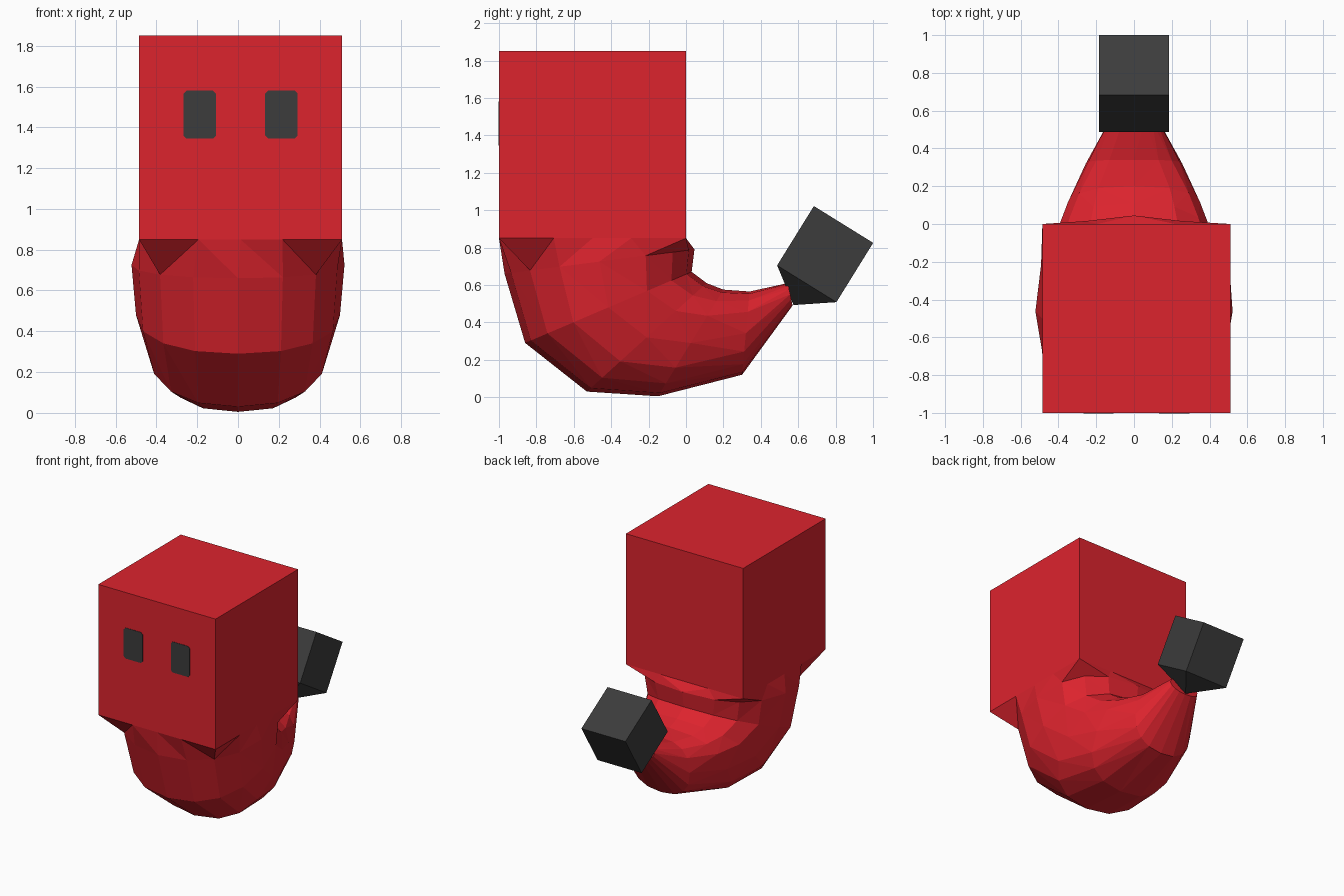
import bpy, bmesh, math
from mathutils import Vector, Matrix

if "Cube" in bpy.data.objects:
    bpy.data.objects.remove(bpy.data.objects["Cube"])


def material(name, rgb):
    m = bpy.data.materials.new(name)
    m.diffuse_color = (*rgb, 1)
    m.use_nodes = True
    m.node_tree.nodes["Principled BSDF"].inputs["Base Color"].default_value = m.diffuse_color
    return m


RED = material("red", (0.72, 0.017, 0.027))
DARK = material("charcoal", (0.045, 0.045, 0.045))


def finish(bm, name, mat):
    bmesh.ops.recalc_face_normals(bm, faces=bm.faces)
    me = bpy.data.meshes.new(name)
    bm.to_mesh(me)
    bm.free()
    me.materials.append(mat)
    ob = bpy.data.objects.new(name, me)
    bpy.context.collection.objects.link(ob)
    return ob


def box(name, size, matrix, mat):
    bm = bmesh.new()
    bmesh.ops.create_cube(bm, size=1, matrix=matrix @ Matrix.Diagonal((*size, 1)))
    return finish(bm, name, mat)


CX = 0.0125  # the head sits slightly off the body's centre line

# Head block
box("head", (0.995, 1, 1), Matrix.Translation((CX, -0.5, 1.35)), RED)

# Curved body: rings between an outer and an inner point of the side profile
# outer y, z | inner y, z | half width | roundness outside, inside
SECTIONS = [
    (-1.00, 0.85, 0.00, 0.85, 0.4975, 0, 0),
    (-0.97, 0.66, 0.045, 0.79, 0.522, 0.9, 0.75),
    (-0.86, 0.29, 0.03, 0.67, 0.50, 0.9, 0.8),
    (-0.53, 0.03, 0.11, 0.61, 0.44, 0.85, 0.75),
    (-0.15, 0.005, 0.20, 0.575, 0.37, 0.8, 0.7),
    (0.30, 0.12, 0.34, 0.565, 0.255, 0.85, 0.7),
    (0.57, 0.49, 0.545, 0.61, 0.125, 0.9, 0.8),
]
N = 16


def power(v, e):
    return math.copysign(abs(v) ** e, v) if abs(v) > 1e-6 else 0


bm = bmesh.new()
rings = []
for oy, oz, iy, iz, hw, e_out, e_in in SECTIONS:
    ring = []
    for i in range(N):
        a = math.tau * i / N
        c, s = math.cos(a), math.sin(a)
        if e_out == 0:  # square ring matching the head
            k = max(abs(c), abs(s))
            u, v, off = c / k, s / k, CX
        else:
            e = e_out if c > 0 else e_in
            u, v, off = power(c, e), power(s, e), 0
        f = (1 - u) / 2
        ring.append(bm.verts.new((off + v * hw, oy + (iy - oy) * f, oz + (iz - oz) * f)))
    rings.append(ring)
for r0, r1 in zip(rings, rings[1:]):
    for i in range(N):
        j = (i + 1) % N
        bm.faces.new((r0[i], r0[j], r1[j], r1[i]))
bm.faces.new(rings[0])
bm.faces.new(rings[-1])
bmesh.ops.triangulate(bm, faces=[f for f in bm.faces if len(f.verts) == 4])
finish(bm, "body", RED)

# Tail tip: tilted cube whose lower face is drawn out to a shallow point
bm = bmesh.new()
bmesh.ops.create_cube(bm, size=0.373)
low = min(bm.faces, key=lambda f: f.calc_center_median().z)
bmesh.ops.poke(bm, faces=[low], offset=0.134)
tilt = Matrix.Translation((0, 0.744, 0.765)) @ Matrix.Rotation(math.radians(-31.8), 4, 'X')
bm.transform(tilt)
finish(bm, "tail_tip", DARK)

# Eyes: thin plates with clipped corners
W, H, C, T = 0.08, 0.1175, 0.015, 0.003
for side, name in ((-1, "left_eye"), (1, "right_eye")):
    bm = bmesh.new()
    outline = [(W, H - C), (W - C, H), (C - W, H), (-W, H - C),
               (-W, C - H), (C - W, -H), (W - C, -H), (W, C - H)]
    face = bm.faces.new([bm.verts.new((CX + side * 0.2 + x, -1 - T, 1.4625 + z))
                         for x, z in outline])
    ext = bmesh.ops.extrude_face_region(bm, geom=[face])
    bmesh.ops.translate(bm, vec=(0, T * 2, 0),
                        verts=[g for g in ext["geom"] if isinstance(g, bmesh.types.BMVert)])
    finish(bm, name, DARK)
